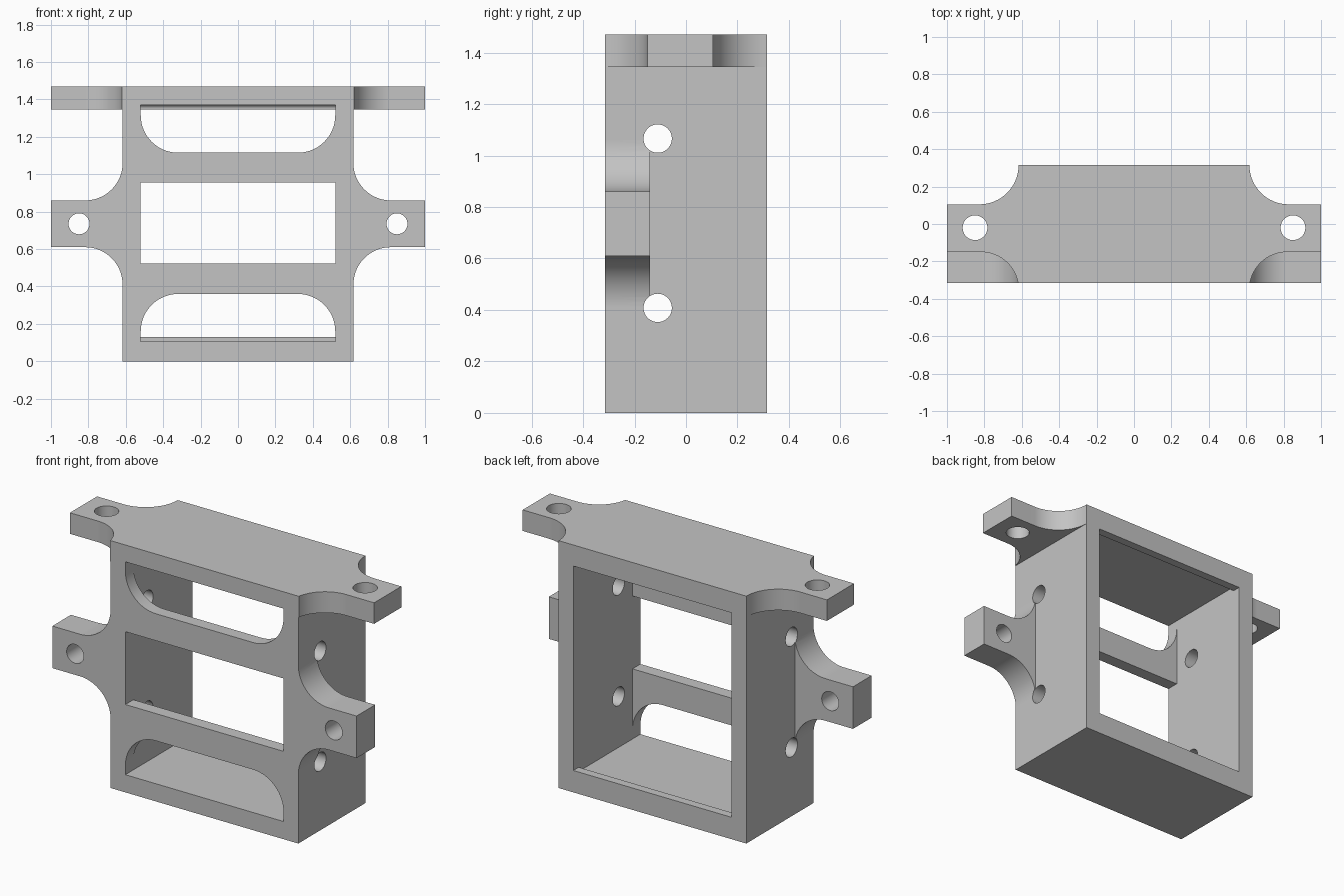
import bpy, bmesh
from math import sin, cos, radians
from mathutils import Vector

cube = bpy.data.objects.get("Cube")
if cube:
    bpy.data.objects.remove(cube, do_unlink=True)

grey = bpy.data.materials.new("matte_grey")
grey.use_nodes = True
grey.diffuse_color = (0.55, 0.55, 0.55, 1)
grey.node_tree.nodes["Principled BSDF"].inputs["Base Color"].default_value = grey.diffuse_color

HALF_W, HALF_D, HEIGHT = 0.617, 0.315, 1.47   # outer box
INNER = 0.52                                  # half width of the cavity
FLOOR, CEILING = 0.105, 1.37
FRONT_INSIDE = -0.24                          # back of the front bars
R = 0.2                                       # common fillet radius


def arc(u, v, r, start, end, steps=16):
    """Points on an arc in degrees."""
    angles = [radians(start + (end - start) * i / steps) for i in range(steps + 1)]
    return [(u + r * cos(a), v + r * sin(a)) for a in angles]


def mirrored(points):
    """Close a right-hand outline with its mirror image in u."""
    return points + [(-u, v) for u, v in reversed(points)]


def prism(name, points, axis, lo, hi):
    """Extrude a 2D outline along one axis."""
    def place(u, v, w):
        return {"x": (w, u, v), "y": (u, w, v), "z": (u, v, w)}[axis]
    bm = bmesh.new()
    face = bm.faces.new([bm.verts.new(place(u, v, lo)) for u, v in points])
    new = bmesh.ops.extrude_face_region(bm, geom=[face])["geom"]
    offset = Vector(place(0, 0, hi - lo))
    bmesh.ops.translate(bm, vec=offset, verts=[g for g in new if isinstance(g, bmesh.types.BMVert)])
    bmesh.ops.recalc_face_normals(bm, faces=bm.faces)
    mesh = bpy.data.meshes.new(name)
    bm.to_mesh(mesh)
    bm.free()
    mesh.materials.append(grey)
    obj = bpy.data.objects.new(name, mesh)
    bpy.context.collection.objects.link(obj)
    return obj


def rect(u0, u1, v0, v1):
    return [(u0, v0), (u1, v0), (u1, v1), (u0, v1)]


def hole(name, u, v, r, axis, lo, hi):
    return prism(name, arc(u, v, r, 0, 360, 48)[:-1], axis, lo, hi)


def combine(target, tool, operation):
    mod = target.modifiers.new(operation, "BOOLEAN")
    mod.operation, mod.solver, mod.object = operation, "EXACT", tool
    bpy.context.view_layer.objects.active = target
    bpy.ops.object.modifier_apply(modifier=mod.name)
    bpy.data.objects.remove(tool, do_unlink=True)


# Solid outer block
frame = prism("mounting_frame", rect(-HALF_W, HALF_W, -HALF_D, HALF_D), "z", 0, HEIGHT)

# Front side lugs with filleted roots
low, high = 0.61, 0.86
lugs = mirrored([(HALF_W, low - R)] + arc(HALF_W + R, low - R, R, 180, 90)[1:]
                + [(1, low), (1, high)] + arc(HALF_W + R, high + R, R, 270, 180))
combine(frame, prism("side_lugs", lugs, "y", -HALF_D, -0.14), "UNION")

# Top flange with filleted ears, trimmed at the front face
near, far = -0.15, 0.105
front_arc = [p for p in arc(HALF_W + R, near - R, R, 180, 90) if p[1] > -HALF_D + 0.002]
back_r = HALF_D - far
flange = mirrored([(HALF_W + 0.004, -HALF_D)] + front_arc + [(1, near), (1, far)]
                  + arc(HALF_W + back_r, HALF_D, back_r, 270, 180))
combine(frame, prism("top_flange", flange, "z", 1.345, HEIGHT), "UNION")

# Cavity open at the back, with a low lip at the floor and a coved lip at the ceiling
lip = 0.265
cavity = ([(FRONT_INSIDE, FLOOR), (lip, FLOOR), (lip, 0.13), (0.5, 0.13), (0.5, 1.345), (lip, 1.345)]
          + arc(lip - 0.02, CEILING - 0.02, 0.02, 0, 90, 6) + [(FRONT_INSIDE, CEILING)])
combine(frame, prism("cavity", cavity, "x", -INNER, INNER), "DIFFERENCE")

# Front openings: rounded slots at the bottom and top, a plain window between
bottom, top = 0.36, 1.115
openings = [
    mirrored([(INNER, FLOOR)] + arc(INNER - R, bottom - R, R, 0, 90)),
    mirrored([(INNER, CEILING)] + arc(INNER - R, top + R, R, 0, -90)),
    rect(-INNER, INNER, 0.522, 0.955),
]
for outline in openings:
    combine(frame, prism("front_opening", outline, "y", -0.5, -0.2), "DIFFERENCE")

# Screw holes through lugs, flange ears and side walls
for x in (-0.85, 0.85):
    combine(frame, hole("lug_hole", x, 0.735, 0.056, "y", -0.5, 0), "DIFFERENCE")
    combine(frame, hole("ear_hole", x, -0.02, 0.066, "z", 1.2, 1.6), "DIFFERENCE")
for z in (0.408, 1.066):
    combine(frame, hole("wall_hole", -0.11, z, 0.055, "x", -1.2, 1.2), "DIFFERENCE")

# Single colour and smooth fillets with crisp edges
frame.data.materials.clear()
frame.data.materials.append(grey)
bpy.ops.object.select_all(action="DESELECT")
frame.select_set(True)
bpy.context.view_layer.objects.active = frame
bpy.ops.object.shade_smooth_by_angle(angle=radians(25))
normals = frame.modifiers.new("flat_face_normals", "WEIGHTED_NORMAL")
normals.keep_sharp = True
